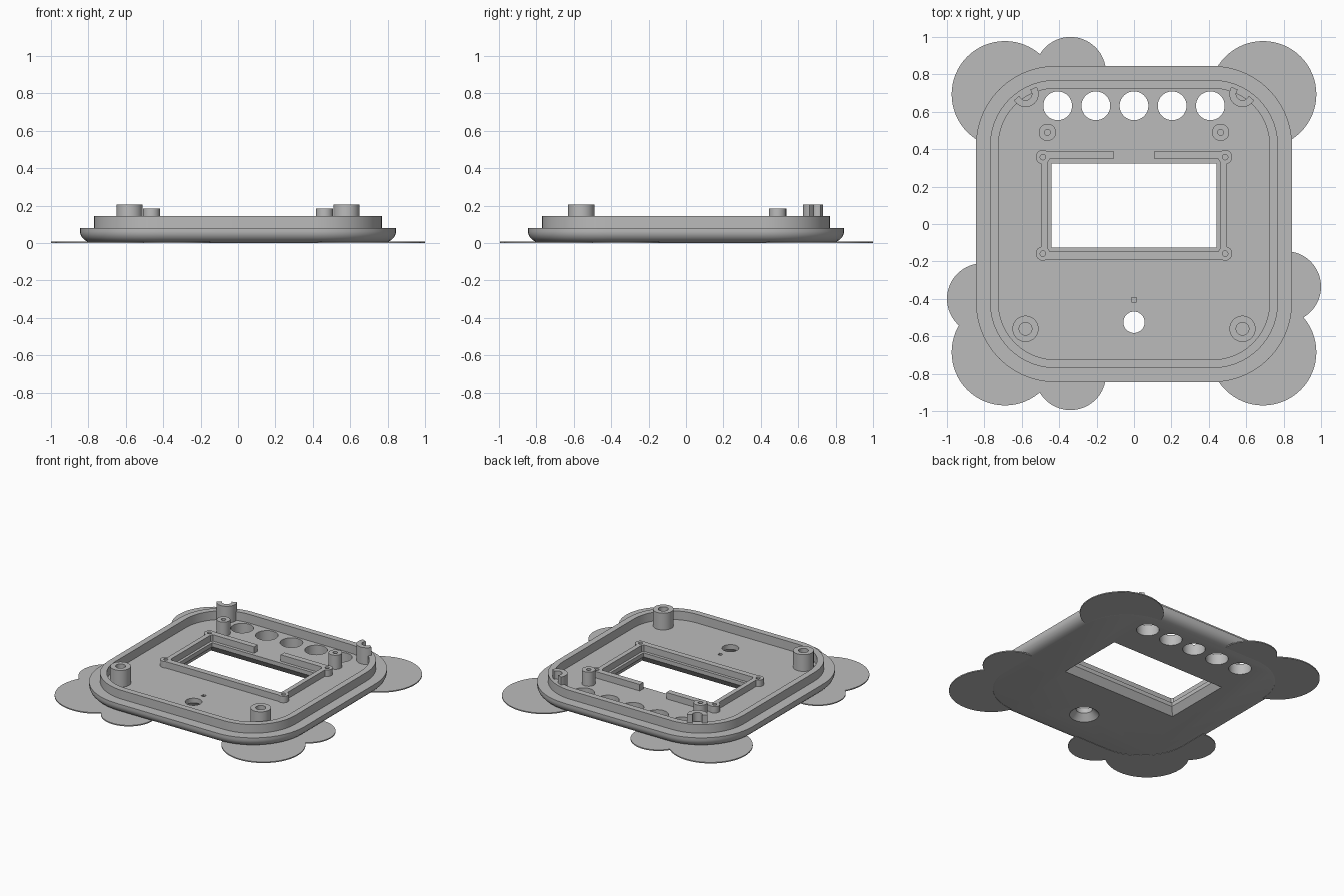
import bpy, bmesh, math

if "Cube" in bpy.data.objects:
    bpy.data.objects.remove(bpy.data.objects["Cube"])

grey = bpy.data.materials.new("light_grey")
grey.diffuse_color = (0.5, 0.5, 0.5, 1)
grey.use_nodes = True
grey.node_tree.nodes["Principled BSDF"].inputs["Base Color"].default_value = grey.diffuse_color


def loft(name, rings, closed=False):
    """Skin a stack of equal-length rings; cap the ends or close into a loop."""
    bm = bmesh.new()
    vs = [[bm.verts.new(p) for p in r] for r in rings]
    n = len(rings[0])
    pairs = list(zip(vs, vs[1:])) + ([(vs[-1], vs[0])] if closed else [])
    for a, b in pairs:
        for i in range(n):
            j = (i + 1) % n
            bm.faces.new((a[i], a[j], b[j], b[i]))
    if not closed:
        bm.faces.new(vs[0][::-1])
        bm.faces.new(vs[-1])
    bmesh.ops.recalc_face_normals(bm, faces=bm.faces)
    me = bpy.data.meshes.new(name)
    bm.to_mesh(me)
    bm.free()
    me.materials.append(grey)
    ob = bpy.data.objects.new(name, me)
    bpy.context.collection.objects.link(ob)
    return ob


def rounded(half, z, core=0.42, seg=14):
    """Rounded square whose corner arcs share fixed centres."""
    pts = []
    for q, (sx, sy) in enumerate(((1, 1), (-1, 1), (-1, -1), (1, -1))):
        for k in range(seg + 1):
            a = math.pi / 2 * (q + k / seg)
            pts.append((sx * core + (half - core) * math.cos(a),
                        sy * core + (half - core) * math.sin(a), z))
    return pts


def circle(x, y, r, z, n=40):
    return [(x + r * math.cos(2 * math.pi * i / n),
             y + r * math.sin(2 * math.pi * i / n), z) for i in range(n)]


def rect(x0, x1, y0, y1, z):
    return [(x0, y0, z), (x1, y0, z), (x1, y1, z), (x0, y1, z)]


def cyl(name, x, y, r, z0, z1, n=40):
    return loft(name, [circle(x, y, r, z0, n), circle(x, y, r, z1, n)])


def box(name, x0, x1, y0, y1, z0, z1):
    return loft(name, [rect(x0, x1, y0, y1, z0), rect(x0, x1, y0, y1, z1)])


def combine(ob, others, op):
    """Apply a boolean with each helper, then discard the helpers."""
    for o in others:
        m = ob.modifiers.new("cut", 'BOOLEAN')
        m.operation, m.solver, m.object = op, 'EXACT', o
    bpy.context.view_layer.update()
    me = bpy.data.meshes.new_from_object(
        ob.evaluated_get(bpy.context.evaluated_depsgraph_get()))
    ob.modifiers.clear()
    ob.data = me
    for o in others:
        bpy.data.objects.remove(o)
    return ob


FLOOR = 0.08

# Face plate with a rounded lower edge
profile = [(0.775, 0), (0.80, 0.006), (0.82, 0.016), (0.835, 0.031),
           (0.843, 0.048), (0.845, 0.062), (0.845, FLOOR)]
plate = loft("face_plate", [rounded(h, z) for h, z in profile])

# Openings: buttons, chamfered window, countersunk round hole, small pocket
cuts = [cyl("button_cut", x * 0.204, 0.632, 0.077, -0.1, 0.2) for x in range(-2, 3)]


def window(g, z):
    return rect(-0.44 - g, 0.44 + g, -0.125 - g, 0.323 + g, z)


cuts.append(loft("window_cut", [window(0.035, -0.05), window(0.035, 0),
                                window(0, 0.05), window(0, 0.2)]))
cuts.append(loft("round_cut", [circle(0, -0.525, r, z) for r, z in
                               ((0.1, -0.05), (0.1, 0), (0.057, 0.045), (0.057, 0.2))]))
cuts.append(box("pocket_cut", -0.013, 0.013, -0.418, -0.392, 0.03, 0.2))
combine(plate, cuts, 'DIFFERENCE')

# Raised lip around the floor
lip = loft("lip", [rounded(0.77, 0.07), rounded(0.77, 0.145),
                   rounded(0.725, 0.145), rounded(0.725, 0.07)], closed=True)


# Hollow screw posts
def post(name, x, y, r, hole, top):
    return loft(name, [circle(x, y, r, 0.07), circle(x, y, r, top),
                       circle(x, y, hole, top), circle(x, y, hole, 0.07)], closed=True)


posts = []
for side, s in (("left", -1), ("right", 1)):
    posts.append(post("front_post_" + side, s * 0.58, -0.56, 0.07, 0.034, 0.205))
    back = post("back_post_" + side, s * 0.58, 0.695, 0.07, 0.034, 0.205)
    trim = loft("trim", [rounded(0.748, 0), rounded(0.748, 0.4)])
    posts.append(combine(back, [trim], 'INTERSECT'))
    posts.append(post("small_post_" + side, s * 0.463, 0.49, 0.046, 0.016, 0.185))

# Display frame with a gap at the back and a pierced boss at each corner
ZB, ZT = 0.072, 0.128
frame = box("display_frame", -0.495, 0.495, -0.19, -0.147, ZB, ZT)
bits = []
for s in (-1, 1):
    xs = sorted((s * 0.46, s * 0.495))
    bits.append(box("side_wall", *xs, -0.17, 0.37, ZB, ZT))
    xs = sorted((s * 0.11, s * 0.495))
    bits.append(box("back_wall", *xs, 0.347, 0.39, ZB, ZT))
    for y in (-0.158, 0.358):
        bits.append(cyl("boss", s * 0.487, y, 0.038, ZB, ZT, 24))
combine(frame, bits, 'UNION')
combine(frame, [cyl("boss_cut", s * 0.487, y, 0.015, FLOOR, 0.3, 16)
                for s in (-1, 1) for y in (-0.158, 0.358)], 'DIFFERENCE')

# Thin round ears around the base
T = 0.008
ears = cyl("base_ears", 0.69, 0.693, 0.285, 0, T, 64)
spots = [(-0.69, 0.693, 0.285), (-0.69, -0.685, 0.285), (0.69, -0.685, 0.285),
         (-0.34, 0.81, 0.19), (-0.34, -0.805, 0.19),
         (-0.81, -0.40, 0.19), (0.81, -0.335, 0.19)]
combine(ears, [cyl("ear", x, y, r, 0, T, 64) for x, y, r in spots], 'UNION')
combine(ears, [loft("ear_cut", [rounded(0.785, -0.1), rounded(0.785, 0.1)])], 'DIFFERENCE')

# Smooth the curved walls, keep the edges crisp
bpy.ops.object.select_all(action='DESELECT')
for ob in [plate, lip, frame, ears] + posts:
    ob.select_set(True)
bpy.context.view_layer.objects.active = plate
bpy.ops.object.shade_smooth_by_angle(angle=math.radians(30))
